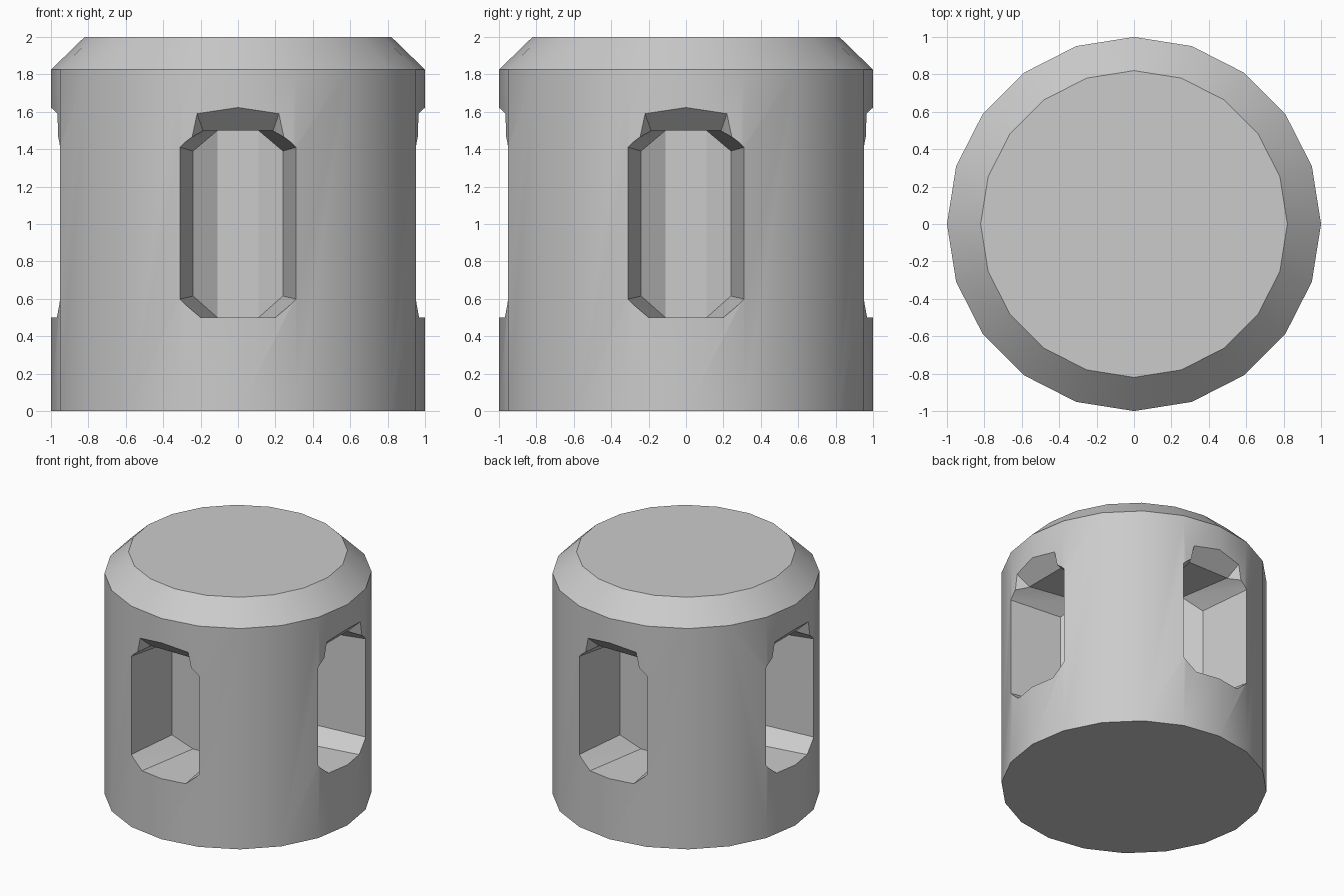
import bpy, bmesh, math
from mathutils import Matrix

cube = bpy.data.objects.get("Cube")
if cube:
    bpy.data.objects.remove(cube, do_unlink=True)

SIDES = 20

grey = bpy.data.materials.new("plain grey")
grey.use_nodes = True
colour = (0.6, 0.6, 0.6, 1)
grey.diffuse_color = colour
grey.node_tree.nodes["Principled BSDF"].inputs["Base Color"].default_value = colour


def make_object(name, bm):
    bmesh.ops.recalc_face_normals(bm, faces=bm.faces)
    mesh = bpy.data.meshes.new(name)
    bm.to_mesh(mesh)
    bm.free()
    mesh.materials.append(grey)
    obj = bpy.data.objects.new(name, mesh)
    bpy.context.collection.objects.link(obj)
    return obj


def mirrored_hull(name, half_points, angle):
    """Convex cutter from (half width, radius, height) points, facing the front, then turned."""
    bm = bmesh.new()
    for t, r, z in half_points:
        for side in (-1, 1):
            bm.verts.new((side * t, -r, z))
    result = bmesh.ops.convex_hull(bm, input=bm.verts)
    bmesh.ops.dissolve_limit(bm, angle_limit=math.radians(1), verts=bm.verts, edges=bm.edges)
    bmesh.ops.transform(bm, matrix=Matrix.Rotation(angle, 4, "Z"), verts=bm.verts)
    obj = make_object(name, bm)
    obj.hide_render = True
    return obj


# Body: rings of a chamfered drum
bm = bmesh.new()
rings = []
for radius, height in ((1, 0), (1, 1.825), (0.82, 2)):
    rings.append([bm.verts.new((radius * math.cos(a), radius * math.sin(a), height))
                  for a in (math.tau * i / SIDES for i in range(SIDES))])
for low, high in zip(rings, rings[1:]):
    for i in range(SIDES):
        j = (i + 1) % SIDES
        bm.faces.new((low[i], low[j], high[j], high[i]))
bm.faces.new(rings[0])
bm.faces.new(rings[-1])
body = make_object("drum_body", bm)

# Window pocket: tapering octagon with a bevelled back
pocket = [(0.222, 1.1, 0.5), (0.222, 1.1, 1.5), (0.334, 1.1, 0.593), (0.334, 1.1, 1.417),
          (0.11, 0.43, 0.5), (0.11, 0.43, 1.5), (0.24, 0.52, 0.615), (0.24, 0.52, 1.39)]
# Sloped relief above each window
relief = [(0.187, 0.87, 1.499), (0.25, 1.06, 1.68), (0.31, 1.06, 1.42)]

for k in range(4):
    for name, points in (("window_pocket_cutter", pocket), ("window_lintel_cutter", relief)):
        cutter = mirrored_hull(name, points, k * math.pi / 2)
        mod = body.modifiers.new("cut", "BOOLEAN")
        mod.operation = "DIFFERENCE"
        mod.solver = "EXACT"
        mod.object = cutter
        with bpy.context.temp_override(object=body, active_object=body):
            bpy.ops.object.modifier_apply(modifier=mod.name)
        bpy.data.objects.remove(cutter, do_unlink=True)

# Smooth drum wall with crisp edges
bpy.ops.object.select_all(action="DESELECT")
body.select_set(True)
bpy.context.view_layer.objects.active = body
bpy.ops.object.shade_smooth_by_angle(angle=math.radians(30))
